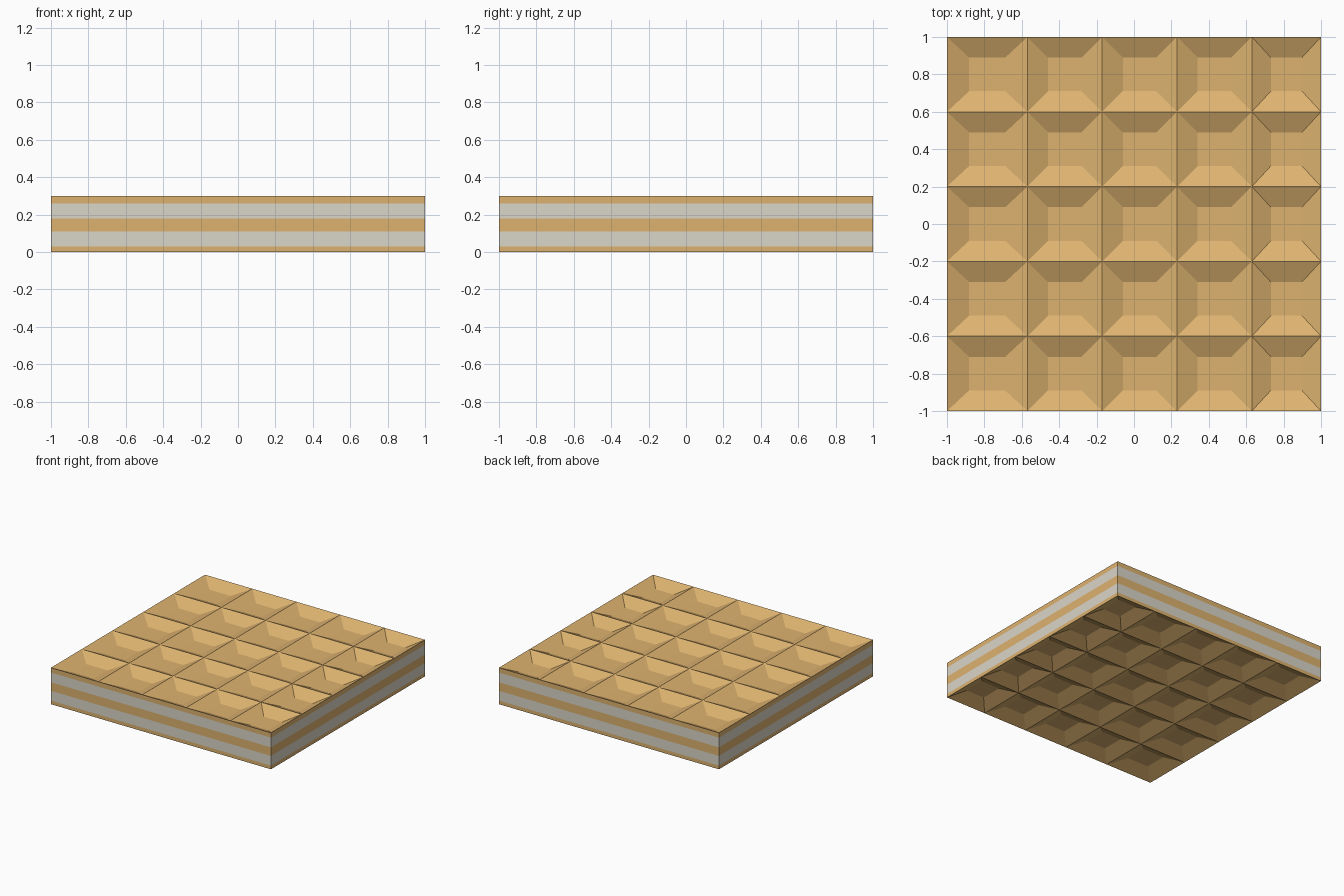
import bpy, bmesh

if "Cube" in bpy.data.objects:
    bpy.data.objects.remove(bpy.data.objects["Cube"])

XS = [-1, -0.57, -0.17, 0.23, 0.63, 1]   # ridge lines across x
YS = [-1, -0.6, -0.2, 0.2, 0.6, 1]       # ridge lines across y
DEPTH = 0.05
INSET = 0.275                            # pit floor inset as share of cell


def material(name, rgb):
    m = bpy.data.materials.new(name)
    m.diffuse_color = (*rgb, 1)
    m.use_nodes = True
    m.node_tree.nodes["Principled BSDF"].inputs["Base Color"].default_value = m.diffuse_color
    return m


wafer = material("wafer", (0.73, 0.45, 0.16))
cream = material("cream", (0.70, 0.67, 0.58))


def layer(name, z0, z1, mat, pits=0):
    """Band of side walls; pits=1 closes the top with pits, -1 the bottom."""
    bm = bmesh.new()

    def face(*pts):
        return bm.faces.new([bm.verts.new(p) for p in pts])

    # side walls
    c = [(-1, -1), (1, -1), (1, 1), (-1, 1)]
    for (ax, ay), (bx, by) in zip(c, c[1:] + c[:1]):
        face((ax, ay, z0), (bx, by, z0), (bx, by, z1), (ax, ay, z1))

    # grid of sloped pits
    if pits:
        zr = z1 if pits > 0 else z0
        zf = zr - pits * DEPTH
        for xa, xb in zip(XS, XS[1:]):
            for ya, yb in zip(YS, YS[1:]):
                ix, iy = INSET * (xb - xa), INSET * (yb - ya)
                rim = [(xa, ya, zr), (xb, ya, zr), (xb, yb, zr), (xa, yb, zr)]
                flo = [(xa + ix, ya + iy, zf), (xb - ix, ya + iy, zf),
                       (xb - ix, yb - iy, zf), (xa + ix, yb - iy, zf)]
                quads = [flo] + [[rim[i], rim[(i + 1) % 4], flo[(i + 1) % 4], flo[i]]
                                 for i in range(4)]
                for q in quads:
                    face(*(q if pits > 0 else q[::-1]))

    bmesh.ops.remove_doubles(bm, verts=bm.verts, dist=1e-4)
    me = bpy.data.meshes.new(name)
    bm.to_mesh(me)
    bm.free()
    me.materials.append(mat)
    bpy.context.collection.objects.link(bpy.data.objects.new(name, me))


# stacked layers, bottom to top
layer("bottom_wafer", 0.0, 0.03, wafer, -1)
layer("lower_cream", 0.03, 0.11, cream)
layer("middle_wafer", 0.11, 0.18, wafer)
layer("upper_cream", 0.18, 0.26, cream)
layer("top_wafer", 0.26, 0.30, wafer, 1)
